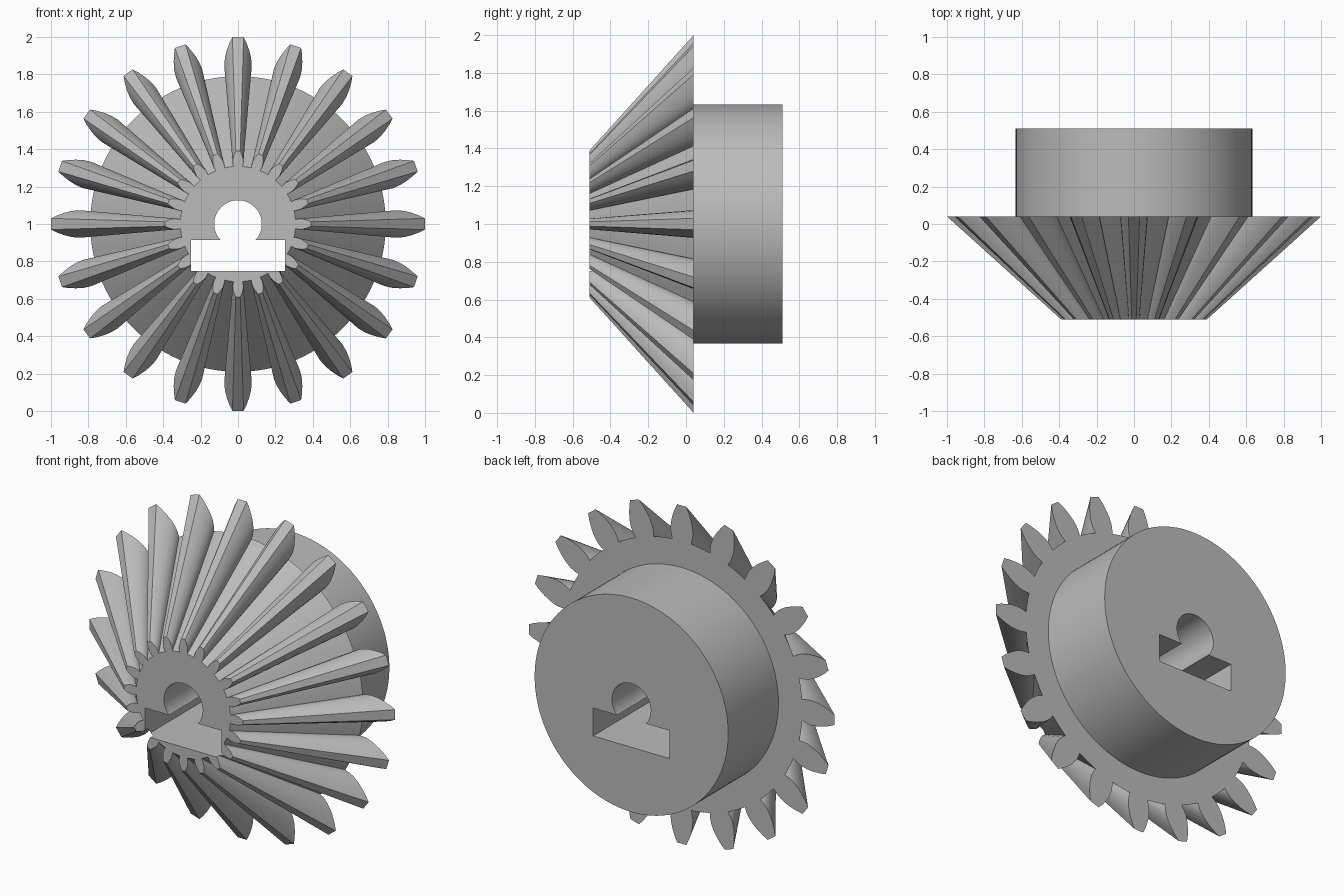
import bpy
import bmesh
from math import cos, sin, radians, tau, asin
from mathutils import Matrix, Vector

if "Cube" in bpy.data.objects:
    bpy.data.objects.remove(bpy.data.objects["Cube"], do_unlink=True)

TEETH = 20
FRONT_Y, RIM_Y, BACK_Y = -0.51, 0.04, 0.51
FRONT_SCALE = 0.39
# Tooth flank at the large end: radius, half width
FLANK = [(0.79, 0.062), (0.82, 0.07), (0.85, 0.0735), (0.89, 0.07),
         (0.93, 0.06), (0.97, 0.045), (1.0, 0.03)]

steel = bpy.data.materials.new("plain grey metal")
steel.use_nodes = True
grey = (0.5, 0.5, 0.5, 1)
steel.diffuse_color = grey
steel.node_tree.nodes["Principled BSDF"].inputs["Base Color"].default_value = grey


def finish(name, bm):
    bmesh.ops.recalc_face_normals(bm, faces=bm.faces)
    mesh = bpy.data.meshes.new(name)
    bm.to_mesh(mesh)
    bm.free()
    mesh.materials.append(steel)
    obj = bpy.data.objects.new(name, mesh)
    bpy.context.collection.objects.link(obj)
    return obj


def cylinder(name, radius, y0, y1, segments):
    bm = bmesh.new()
    place = Matrix.Translation((0, (y0 + y1) / 2, 1)) @ Matrix.Rotation(radians(90), 4, "X")
    bmesh.ops.create_cone(bm, cap_ends=True, segments=segments, radius1=radius,
                          radius2=radius, depth=y1 - y0, matrix=place)
    return finish(name, bm)


def box(name, low, high):
    bm = bmesh.new()
    low, high = Vector(low), Vector(high)
    place = Matrix.Translation((low + high) / 2) @ Matrix.Diagonal((*(high - low), 1))
    bmesh.ops.create_cube(bm, size=1, matrix=place)
    return finish(name, bm)


def gear_outline():
    """Closed outline of the large end as (x, z) offsets from the axis."""
    points = []
    root_angle = asin(FLANK[0][1] / FLANK[0][0])
    for i in range(TEETH):
        mid = tau * i / TEETH
        sides = [(r, -asin(w / r)) for r, w in FLANK]
        sides += [(r, -a) for r, a in reversed(sides)]
        # root arc up to the next tooth
        gap = tau / TEETH - 2 * root_angle
        sides += [(FLANK[0][0], root_angle + gap * k / 3) for k in (1, 2)]
        points += [(r * sin(mid + a), r * cos(mid + a)) for r, a in sides]
    return points


def boolean(target, helper, operation):
    helper.hide_render = True
    mod = target.modifiers.new(helper.name, "BOOLEAN")
    mod.operation = operation
    mod.solver = "EXACT"
    mod.object = helper
    bpy.context.view_layer.objects.active = target
    bpy.ops.object.modifier_apply(modifier=mod.name)
    bpy.data.objects.remove(helper, do_unlink=True)


# Toothed cone: the outline shrinks towards the front
bm = bmesh.new()
outline = gear_outline()
rim = [bm.verts.new((x, RIM_Y, 1 + z)) for x, z in outline]
nose = [bm.verts.new((x * FRONT_SCALE, FRONT_Y, 1 + z * FRONT_SCALE)) for x, z in outline]
bm.faces.new(rim)
bm.faces.new(nose)
for i in range(len(rim)):
    j = (i + 1) % len(rim)
    bm.faces.new((rim[i], rim[j], nose[j], nose[i]))
gear = finish("bevel_gear", bm)

# Hub behind the teeth, then the round bore and the rectangular slot
boolean(gear, cylinder("hub", 0.633, 0, BACK_Y, 96), "UNION")
boolean(gear, cylinder("bore_cutter", 0.127, -0.7, 0.7, 64), "DIFFERENCE")
boolean(gear, box("slot_cutter", (-0.25, -0.7, 0.75), (0.25, 0.7, 0.915)), "DIFFERENCE")

bpy.ops.object.select_all(action="DESELECT")
gear.select_set(True)
bpy.context.view_layer.objects.active = gear
bpy.ops.object.shade_smooth_by_angle(angle=radians(25))
